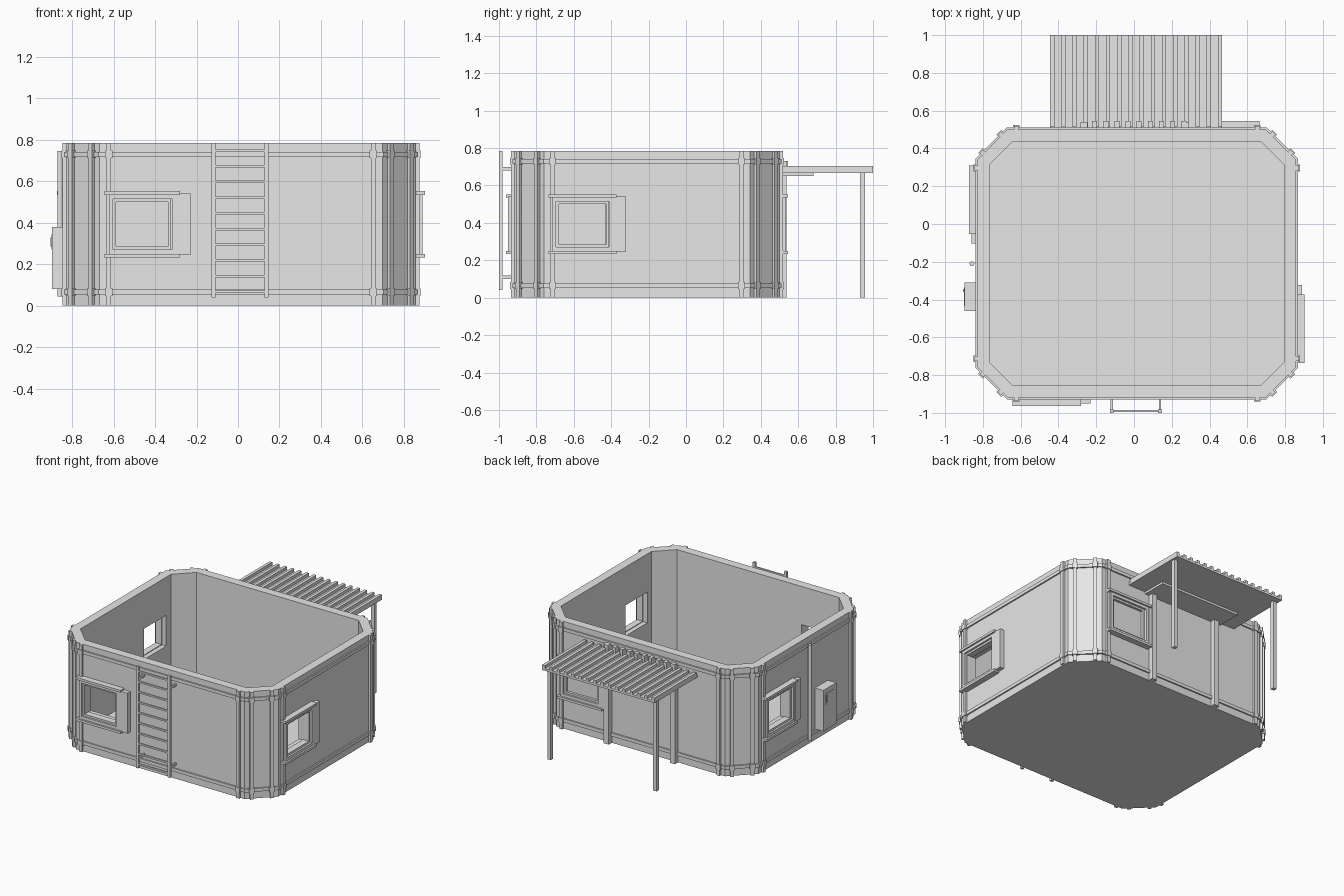
import bpy, bmesh
from mathutils import Vector

if "Cube" in bpy.data.objects:
    bpy.data.objects.remove(bpy.data.objects["Cube"], do_unlink=True)

grey = bpy.data.materials.new("plain_grey")
grey.use_nodes = True
GREY = (0.8, 0.8, 0.8, 1)
grey.diffuse_color = GREY
grey.node_tree.nodes["Principled BSDF"].inputs["Base Color"].default_value = GREY

CENTRE = Vector((0.0145, -0.2085, 0))
HALF_X, HALF_Y, CHAMFER, HEIGHT = 0.843, 0.71, 0.16, 0.785
UP = Vector((0, 0, 1))


def finish(name, bm):
    bmesh.ops.recalc_face_normals(bm, faces=bm.faces)
    mesh = bpy.data.meshes.new(name)
    bm.to_mesh(mesh)
    bm.free()
    mesh.materials.append(grey)
    ob = bpy.data.objects.new(name, mesh)
    bpy.context.collection.objects.link(ob)
    return ob


def add_box(bm, origin, u, n, box):
    """Box given as u, height and outward ranges in a wall's own frame."""
    u0, u1, z0, z1, d0, d1 = box
    verts = bmesh.ops.create_cube(bm, size=1)["verts"]
    for v in verts:
        a, b, c = v.co + Vector((0.5, 0.5, 0.5))
        v.co = (origin + u * (u0 + (u1 - u0) * a) + n * (d0 + (d1 - d0) * b)
                + UP * (z0 + (z1 - z0) * c))


def boxes(name, wall, items):
    bm = bmesh.new()
    for item in items:
        add_box(bm, *wall, item)
    return finish(name, bm)


def octagon(grow):
    """Chamfered rectangle, counter-clockwise, offset outward by grow."""
    x, y = HALF_X + grow, HALF_Y + grow
    c = CHAMFER + grow * 0.586
    pts = [(x - c, -y), (x, c - y), (x, y - c), (x - c, y),
           (c - x, y), (-x, y - c), (-x, c - y), (c - x, -y)]
    return [CENTRE + Vector((*p, 0)) for p in pts]


def band(name, inner, outer, z0, z1):
    """Closed octagonal ring with a rectangular section."""
    bm = bmesh.new()
    loops = [[bm.verts.new(p + UP * z) for p in octagon(g)]
             for g, z in ((outer, z0), (outer, z1), (inner, z1), (inner, z0))]
    for k in range(4):
        a, b = loops[k], loops[(k + 1) % 4]
        for i in range(8):
            j = (i + 1) % 8
            bm.faces.new((a[i], a[j], b[j], b[i]))
    return finish(name, bm)


def cut(target, cutter):
    mod = target.modifiers.new("opening", "BOOLEAN")
    mod.operation, mod.object, mod.solver = "DIFFERENCE", cutter, "EXACT"
    bpy.context.view_layer.objects.active = target
    bpy.ops.object.modifier_apply(modifier=mod.name)


# Frames of the four long walls: origin on the outer face, u runs right seen from outside
X, Y = Vector((1, 0, 0)), Vector((0, 1, 0))
front = (Y * (CENTRE.y - HALF_Y), X, -Y)
back = (Y * (CENTRE.y + HALF_Y), -X, Y)
plus_x = (X * (CENTRE.x + HALF_X), Y, X)
minus_x = (X * (CENTRE.x - HALF_X), -Y, -X)

# Shell: walls, floor, and the two rails that run around it
walls = band("walls", -0.064, 0, 0, HEIGHT)
upper_rail = band("upper_rail", -0.01, 0.01, 0.718, 0.742)
lower_rail = band("lower_rail", -0.01, 0.01, 0.053, 0.077)
bm = bmesh.new()
base = bm.faces.new([bm.verts.new(p) for p in octagon(-0.005)])
top = bmesh.ops.extrude_face_region(bm, geom=[base])["geom"]
bmesh.ops.translate(bm, vec=UP * 0.03, verts=[v for v in top if isinstance(v, bmesh.types.BMVert)])
finish("floor", bm)

# Posts with clamps on both sides of every corner edge
corners = octagon(0)
posts, clamps = bmesh.new(), bmesh.new()
for i, p in enumerate(corners):
    q = corners[(i + 1) % 8]
    u = (q - p).normalized()
    n = u.cross(UP)
    for s in (0.045, (q - p).length - 0.045):
        add_box(posts, p, u, n, (s - 0.012, s + 0.012, 0, HEIGHT, -0.01, 0.017))
        for z in (0.065, 0.73):
            add_box(clamps, p, u, n, (s - 0.018, s + 0.018, z - 0.018, z + 0.018, -0.01, 0.022))
finish("corner_posts", posts)
finish("post_clamps", clamps)


# Windows: through hole, stepped frame, two long ledges and a sliding shutter at the side
def frame(u0, u1, z0, z1, w, d0, d1):
    return [(u0, u1, z0, z0 + w, d0, d1), (u0, u1, z1 - w, z1, d0, d1),
            (u0, u0 + w, z0 + w, z1 - w, d0, d1), (u1 - w, u1, z0 + w, z1 - w, d0, d1)]


def window(side, wall, s):
    hole = boxes("cutter", wall, [(s + 0.05, s + 0.305, 0.28, 0.505, -0.2, 0.2)])
    cut(walls, hole)
    bpy.data.objects.remove(hole, do_unlink=True)
    boxes(side + "_window_frame", wall, frame(s + 0.02, s + 0.345, 0.25, 0.535, 0.021, -0.005, 0.032))
    boxes(side + "_window_inner_frame", wall, frame(s + 0.041, s + 0.32, 0.271, 0.514, 0.014, -0.03, 0.018))
    boxes(side + "_window_ledges", wall, [(s, s + 0.363, 0.233, 0.25, -0.005, 0.044),
                                          (s, s + 0.363, 0.535, 0.552, -0.005, 0.044)])
    boxes(side + "_window_shutter", wall, [(s + 0.345, s + 0.413, 0.245, 0.54, -0.005, 0.033)])


window("front", front, -0.643)
window("plus_x", plus_x, -0.735)
window("back", back, -0.665)
window("minus_x", minus_x, -0.31)

# Doorway with side posts
doorway = boxes("cutter", back, [(-0.25, 0.225, 0.05, 0.63, -0.2, 0.2)])
cut(walls, doorway)
cut(lower_rail, doorway)
bpy.data.objects.remove(doorway, do_unlink=True)
boxes("door_posts", back, [(-0.292, -0.25, 0, 0.73, -0.005, 0.036),
                           (0.245, 0.287, 0, 0.73, -0.005, 0.036)])

# Awning: sheet with ribs, underside panel, small brackets at the wall and two legs
boxes("awning_sheet", back, [(-0.466, 0.444, 0.666, 0.682, 0, 0.498)])
ribs = [-0.455 + k * 0.0592 for k in range(16)]
boxes("awning_ribs", back, [(r - 0.011, r + 0.011, 0.68, 0.704, 0.012, 0.498) for r in ribs])
boxes("awning_under_panel", back, [(-0.325, 0.325, 0.65, 0.667, 0, 0.18)])
boxes("awning_brackets", back, [(k * 0.059 - 0.277, k * 0.059 - 0.25, 0.68, 0.73, -0.005, 0.044)
                                for k in range(9)])
boxes("awning_legs", back, [(u - 0.014, u + 0.014, 0, 0.668, 0.428, 0.456)
                            for u in (-0.44, 0.418)])

# Ladder standing off the front wall
sides = [(-0.118, 0.01), (0.138, 0.01)]
boxes("ladder_rails", front, [(c - w, c + w, 0.04, HEIGHT, 0.063, 0.0815) for c, w in sides])
boxes("ladder_rungs", front, [(-0.11, 0.13, z - 0.006, z + 0.006, 0.066, 0.078)
                              for z in [0.067 + k * 0.0757 for k in range(10)]])
boxes("ladder_brackets", front, [(c - 0.006, c + 0.006, z - 0.009, z + 0.009, -0.005, 0.066)
                                 for c, w in sides for z in (0.11, 0.69)])

# Pipe and service box on the -x wall
bm = bmesh.new()
bmesh.ops.create_cone(bm, cap_ends=True, segments=12, radius1=0.013, radius2=0.013, depth=0.7)
bmesh.ops.translate(bm, vec=(-0.858, -0.21, 0.395), verts=bm.verts)
finish("wall_pipe", bm)
boxes("service_box", minus_x, [(0.31, 0.46, 0.08, 0.38, -0.005, 0.068)])
boxes("service_box_door", minus_x, [(0.335, 0.435, 0.27, 0.345, 0.066, 0.072)])
boxes("service_box_handle", minus_x, [(0.345, 0.36, 0.285, 0.33, 0.07, 0.076)])
